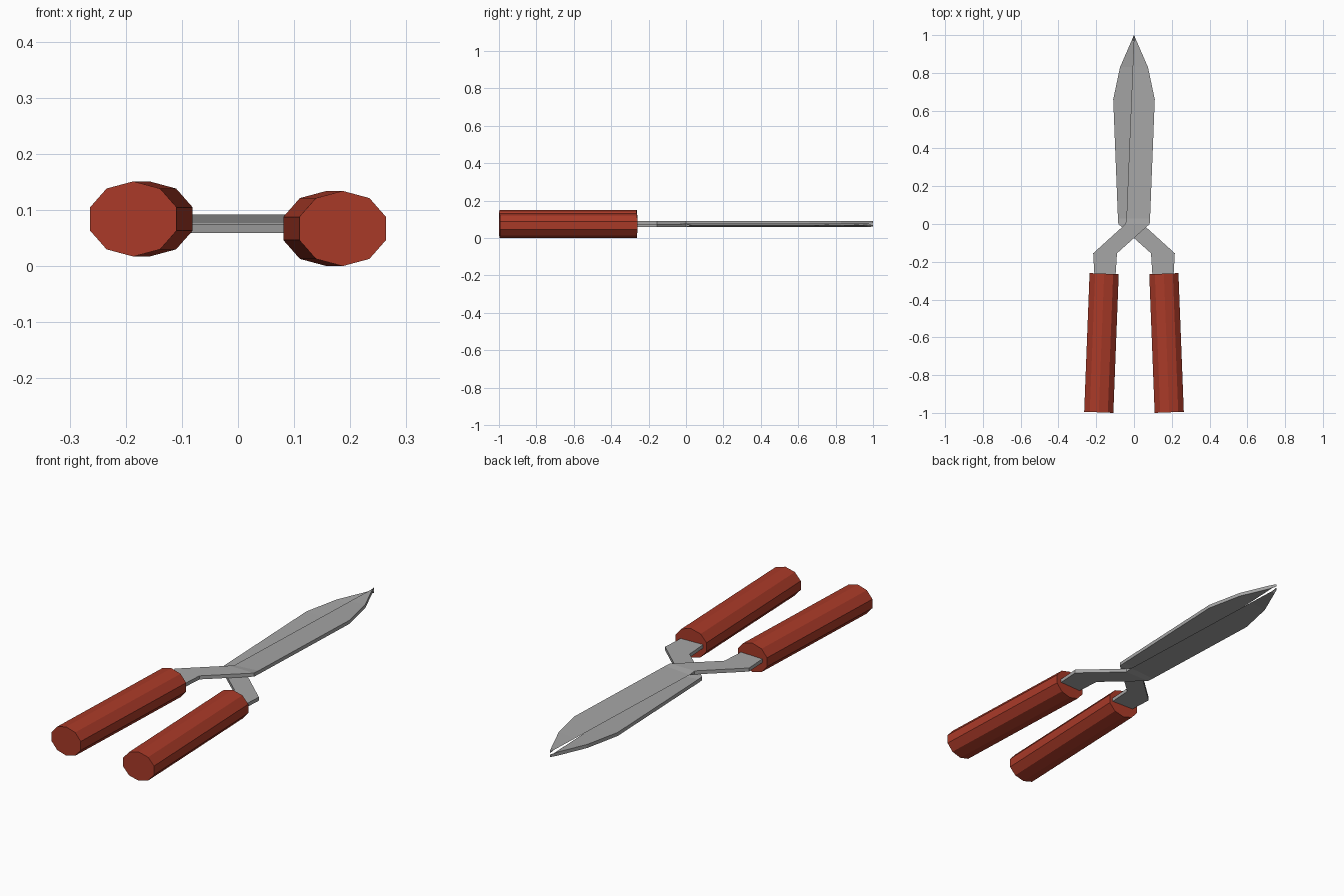
import bpy, bmesh, math
from mathutils import Vector, Matrix

if "Cube" in bpy.data.objects:
    bpy.data.objects.remove(bpy.data.objects["Cube"])


def material(name, rgb):
    m = bpy.data.materials.new(name)
    m.diffuse_color = (*rgb, 1)
    m.use_nodes = True
    m.node_tree.nodes["Principled BSDF"].inputs["Base Color"].default_value = m.diffuse_color
    return m


red = material("handle_red", (0.40, 0.042, 0.021))
steel = material("steel", (0.38, 0.38, 0.38))

# Cross-sections of one shear half: y, left x, right x, left half thickness, right half thickness
T = 0.0083
SECTIONS = [
    (-0.34, -0.206, -0.102, T, T),
    (-0.155, -0.216, -0.090, T, T),
    (0.0, -0.045, 0.083, T, T),
    (0.03, -0.040, 0.085, 0, T),
    (0.66, -0.014, 0.110, 0, T),
    (0.83, -0.007, 0.074, 0, T),
    (0.97, -0.001, 0.013, 0, T),
    (1.0, -0.0005, 0.0005, 0, T * 0.7),
]


def finish(bm, name, mat):
    bmesh.ops.remove_doubles(bm, verts=bm.verts, dist=1e-5)
    bmesh.ops.dissolve_degenerate(bm, edges=bm.edges, dist=1e-6)
    bmesh.ops.recalc_face_normals(bm, faces=bm.faces)
    me = bpy.data.meshes.new(name)
    bm.to_mesh(me)
    bm.free()
    me.materials.append(mat)
    ob = bpy.data.objects.new(name, me)
    bpy.context.collection.objects.link(ob)


def make_blade(name, side, z):
    # Flat shank that cranks across the middle into a knife-edged blade
    bm = bmesh.new()
    rings = []
    for y, xl, xr, tl, tr in SECTIONS:
        pts = [(xl, -tl), (xr, -tr), (xr, tr), (xl, tl)]
        rings.append([bm.verts.new((side * x, y, z + side * h)) for x, h in pts])
    for a, b in zip(rings, rings[1:]):
        for i in range(4):
            j = (i + 1) % 4
            bm.faces.new((a[i], a[j], b[j], b[i]))
    bm.faces.new(rings[0])
    bm.faces.new(rings[-1])
    finish(bm, name, steel)


def make_handle(name, side, z):
    # Ten-sided oval grip, slightly splayed
    a = Vector((-0.1865 * side, -0.997, z))
    b = Vector((-0.158 * side, -0.263, z))
    d = b - a
    bm = bmesh.new()
    bmesh.ops.create_cone(bm, cap_ends=True, segments=10, radius1=1, radius2=1, depth=1)
    bmesh.ops.rotate(bm, verts=bm.verts, matrix=Matrix.Rotation(math.radians(90), 3, 'X'))
    turn = 0 if any(abs(v.co.x) < 1e-4 for v in bm.verts) else math.radians(18)
    bmesh.ops.rotate(bm, verts=bm.verts, matrix=Matrix.Rotation(turn, 3, 'Y'))
    bmesh.ops.scale(bm, verts=bm.verts, vec=(0.0812, d.length, 0.067))
    bmesh.ops.rotate(bm, verts=bm.verts, matrix=Matrix.Rotation(-math.atan2(d.x, d.y), 3, 'Z'))
    bmesh.ops.translate(bm, verts=bm.verts, vec=(a + b) / 2)
    finish(bm, name, red)


# Upper half has its handle on the left, lower half is mirrored
for label, side, z in (("upper", 1, 0.084), ("lower", -1, 0.067)):
    make_blade(label + "_blade", side, z)
    make_handle(label + "_handle", side, z)
